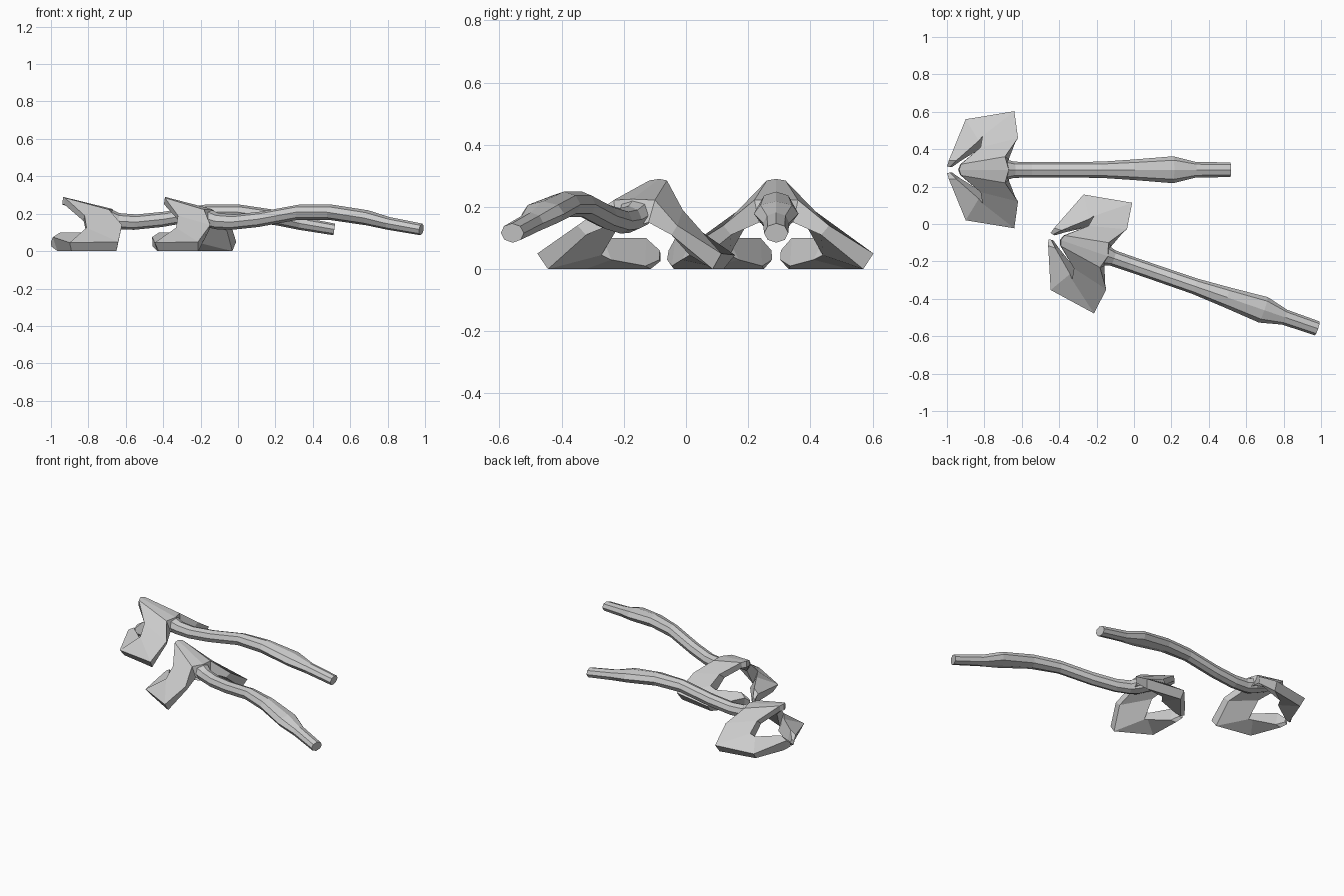
import bpy, bmesh, math
from mathutils import Matrix

if "Cube" in bpy.data.objects:
    bpy.data.objects.remove(bpy.data.objects["Cube"])


def loft(name, rings, cap_first=True, cap_last=True):
    """Skin a list of equal-length rings into one mesh object."""
    bm = bmesh.new()
    vr = [[bm.verts.new(p) for p in r] for r in rings]
    n = len(rings[0])
    for a, b in zip(vr, vr[1:]):
        for i in range(n):
            j = (i + 1) % n
            bm.faces.new((a[i], a[j], b[j], b[i]))
    if cap_first:
        bm.faces.new(vr[0][::-1])
    if cap_last:
        bm.faces.new(vr[-1])
    bmesh.ops.recalc_face_normals(bm, faces=bm.faces)
    me = bpy.data.meshes.new(name)
    bm.to_mesh(me)
    bm.free()
    ob = bpy.data.objects.new(name, me)
    bpy.context.collection.objects.link(ob)
    return ob


def handle(name):
    # x, centre z, half width, half height
    spine = [(-0.82, 0.215, 0.05, 0.03), (-0.70, 0.18, 0.06, 0.05),
             (-0.64, 0.16, 0.043, 0.043), (-0.55, 0.155, 0.042, 0.041),
             (-0.40, 0.17, 0.042, 0.041), (-0.18, 0.208, 0.043, 0.041),
             (0.0, 0.208, 0.055, 0.041), (0.21, 0.178, 0.072, 0.040),
             (0.33, 0.148, 0.042, 0.034), (0.515, 0.116, 0.039, 0.031)]
    rings = []
    for x, z, w, h in spine:
        ring = []
        for k in range(8):
            a = math.tau * k / 8
            s = math.sin(a) * h
            ring.append((x + s * 0.15, math.cos(a) * w, z + s))
        rings.append(ring)
    return loft(name, rings)


def claw(name):
    # each section: inner top, outer top, outer bottom, inner bottom
    sections = [
        [(-0.935, 0, 0.29), (-0.67, 0, 0.225), (-0.65, 0, 0.13), (-0.94, 0, 0.25)],
        [(-0.925, 0.03, 0.285), (-0.69, 0.07, 0.222), (-0.67, 0.055, 0.15), (-0.93, 0.028, 0.25)],
        [(-0.82, 0.12, 0.19), (-0.62, 0.17, 0.14), (-0.635, 0.145, 0.11), (-0.825, 0.085, 0.16)],
        [(-0.81, 0.18, 0.125), (-0.64, 0.313, 0.05), (-0.65, 0.28, 0.0), (-0.80, 0.15, 0.045)],
        [(-0.83, 0.155, 0.10), (-0.90, 0.27, 0.045), (-0.89, 0.235, 0.0), (-0.81, 0.12, 0.03)],
        [(-0.95, 0.05, 0.10), (-0.99, 0.05, 0.075), (-0.965, 0.04, 0.0), (-0.93, 0.045, 0.01)],
        [(-0.985, 0.015, 0.06), (-1.0, 0.018, 0.05), (-0.998, 0.018, 0.025), (-0.975, 0.013, 0.03)],
    ]
    ob = loft(name, sections, cap_first=False)
    m = ob.modifiers.new("mirror", "MIRROR")
    m.use_axis = (False, True, False)
    return ob


# two identical tools, the second turned and shifted
A = Matrix.Translation((0, 0.29, 0))
B = (Matrix.Translation((0.985, -0.56, 0)) @ Matrix.Rotation(math.radians(-19), 4, 'Z')
     @ Matrix.Translation((-0.52, 0, 0)))
for label, mat in (("back", A), ("front", B)):
    for ob in (handle(label + "_handle"), claw(label + "_claw_head")):
        ob.matrix_world = mat
